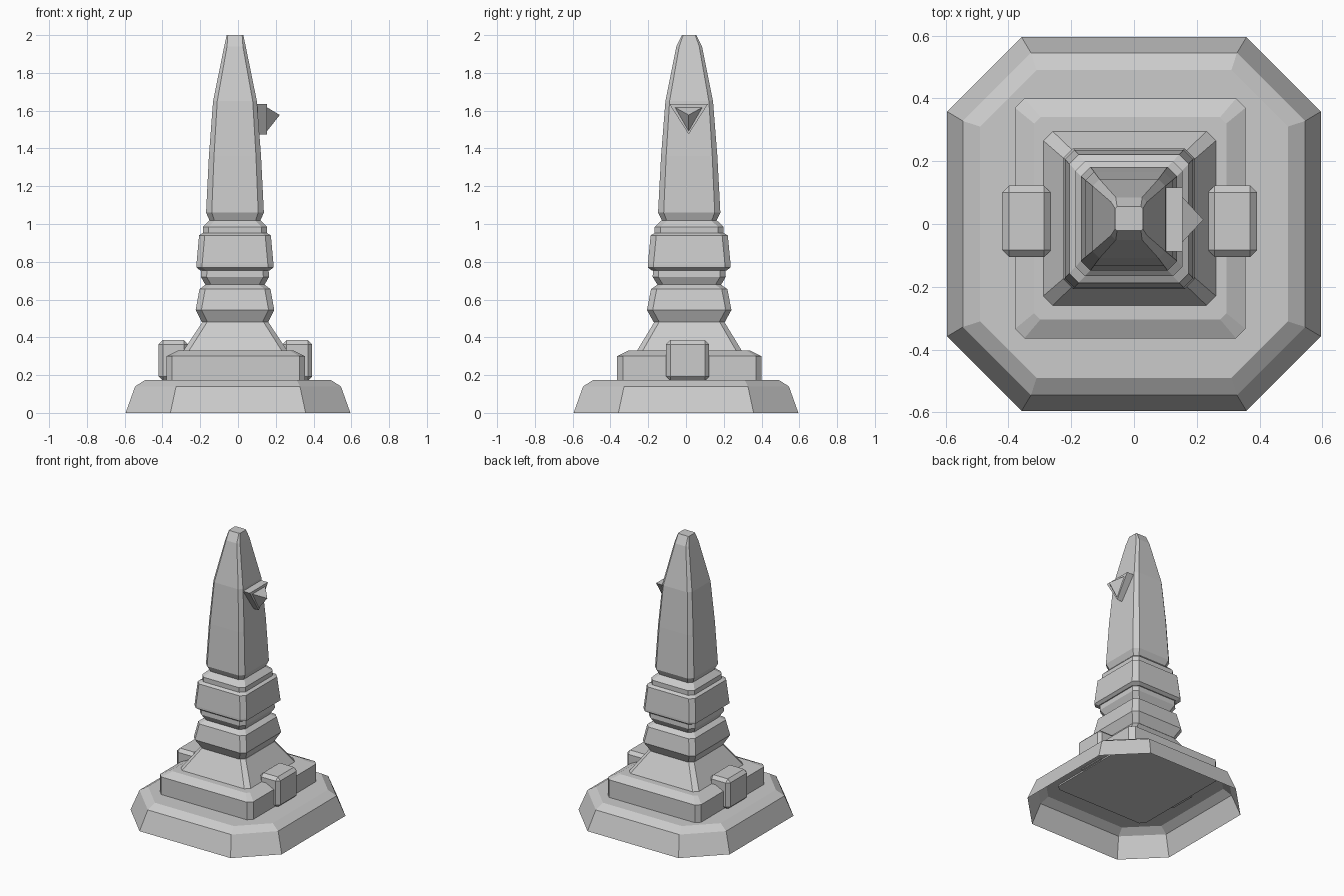
import bpy, bmesh

if "Cube" in bpy.data.objects:
    bpy.data.objects.remove(bpy.data.objects["Cube"])

CX, CY = -0.016, 0.017   # the stacked parts sit slightly off centre


def new_object(name, bm):
    bmesh.ops.recalc_face_normals(bm, faces=bm.faces)
    mesh = bpy.data.meshes.new(name)
    bm.to_mesh(mesh)
    bm.free()
    ob = bpy.data.objects.new(name, mesh)
    bpy.context.collection.objects.link(ob)
    return ob


def loft(name, rings, cx=CX, cy=CY, bottom=True):
    """Stack of corner-cut rectangles: (z, half x, half y, corner cut)."""
    bm = bmesh.new()
    loops = []
    for z, hx, hy, c in rings:
        pts = [(hx, -hy + c), (hx, hy - c), (hx - c, hy), (-hx + c, hy),
               (-hx, hy - c), (-hx, -hy + c), (-hx + c, -hy), (hx - c, -hy)]
        loops.append([bm.verts.new((cx + x, cy + y, z)) for x, y in pts])
    for a, b in zip(loops, loops[1:]):
        for i in range(8):
            j = (i + 1) % 8
            bm.faces.new((a[i], a[j], b[j], b[i]))
    bm.faces.new(loops[-1])
    if bottom:
        bm.faces.new(loops[0][::-1])
    ob = new_object(name, bm)
    if not bottom:
        # open shell: make sure the top faces up
        if ob.data.polygons[-1].normal.z < 0:
            ob.data.flip_normals()
    return ob


def stack(name, profile, cut=0.03, ratio=1.075):
    return loft(name, [(z, h, h * ratio, cut) for z, h in profile])


# Octagonal hollow base
loft("base", [(0, 0.595, 0.595, 0.237), (0.14, 0.545, 0.545, 0.217),
              (0.175, 0.49, 0.49, 0.18)], 0, 0, bottom=False)

# Square plinth with bevelled top
loft("plinth", [(0.165, 0.367, 0.382, 0.03), (0.30, 0.367, 0.382, 0.03),
                (0.33, 0.306, 0.322, 0.02)], -0.012, 0.018)

# Sloping skirt and the banded column above it
loft("skirt", [(0.325, 0.278, 0.28, 0.03), (0.48, 0.175, 0.186, 0.025)],
     -0.014, 0.018)
stack("lower_block", [(0.48, 0.175), (0.545, 0.208), (0.655, 0.188), (0.68, 0.155)])
stack("collar", [(0.675, 0.155), (0.72, 0.18), (0.765, 0.178)])
stack("upper_block", [(0.755, 0.185), (0.77, 0.204), (0.785, 0.204), (0.94, 0.19), (0.952, 0.17),
                      (0.985, 0.17), (1.02, 0.135)])

# Tapering obelisk
loft("obelisk", [(1.015, 0.133, 0.143, 0.025), (1.06, 0.153, 0.165, 0.03),
                 (1.36, 0.138, 0.149, 0.027), (1.65, 0.116, 0.126, 0.022),
                 (1.94, 0.057, 0.068, 0.015), (2.0, 0.044, 0.038, 0.006)])

# Bevelled side blocks
for side, x0, x1 in (("left", -0.42, -0.264), ("right", 0.235, 0.392)):
    y0, y1, z0, z1 = -0.105, 0.122, 0.17, 0.385
    bm = bmesh.new()
    bmesh.ops.create_cube(bm, size=1)
    for v in bm.verts:
        v.co = ((x0 + x1) / 2 + v.co.x * (x1 - x0),
                (y0 + y1) / 2 + v.co.y * (y1 - y0),
                (z0 + z1) / 2 + v.co.z * (z1 - z0))
    bmesh.ops.bevel(bm, geom=bm.edges[:], offset=0.022, segments=1,
                    affect='EDGES')
    new_object(side + "_block", bm)

# Triangular mount with a pyramid spike on the right face
bm = bmesh.new()
wide = [(-0.088, 1.635), (0.116, 1.635), (0.014, 1.475)]
small = [(-0.058, 1.617), (0.086, 1.617), (0.014, 1.492)]
back = [bm.verts.new((0.095, y, z)) for y, z in wide]
front = [bm.verts.new((0.154, y, z)) for y, z in wide]
inner = [bm.verts.new((0.154, y, z)) for y, z in small]
tip = bm.verts.new((0.221, 0.014, 1.577))
bm.faces.new(back)
for i in range(3):
    j = (i + 1) % 3
    bm.faces.new((back[i], back[j], front[j], front[i]))
    bm.faces.new((front[i], front[j], inner[j], inner[i]))
    bm.faces.new((inner[i], inner[j], tip))
new_object("spike", bm)
